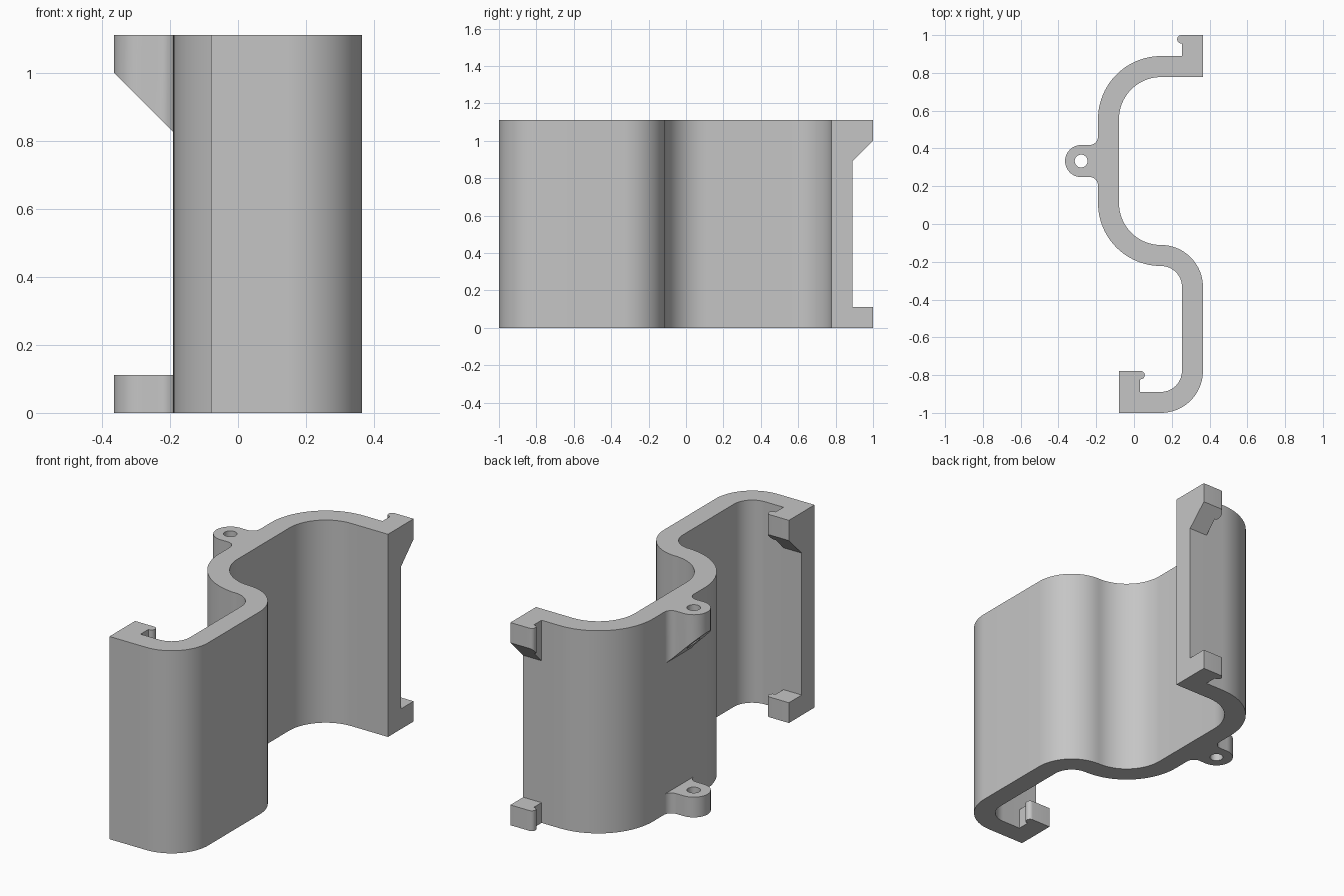
import bpy
import bmesh
from math import cos, sin, radians

if "Cube" in bpy.data.objects:
    bpy.data.objects.remove(bpy.data.objects["Cube"], do_unlink=True)

U = 1 / 9                # wall thickness, the module of the part
HEIGHT = 10 * U
RIGHT = 0.365            # outermost x
CX = RIGHT - 2 * U       # x of all bend centres
WALL_X = CX - 3 * U      # outer face of the back wall

grey = bpy.data.materials.new("light grey plastic")
grey.use_nodes = True
grey.diffuse_color = (0.56, 0.56, 0.56, 1)
grey.node_tree.nodes["Principled BSDF"].inputs["Base Color"].default_value = grey.diffuse_color


def arc(cx, cy, r, start, end, n=16):
    angles = [radians(start + (end - start) * i / n) for i in range(n + 1)]
    return [(cx + r * cos(a), cy + r * sin(a)) for a in angles]


def tidy(points):
    """Drop points that repeat the one before."""
    return [p for i, p in enumerate(points)
            if abs(p[0] - points[i - 1][0]) + abs(p[1] - points[i - 1][1]) > 1e-5]


def prism(name, loops, bottom, top):
    """Upright prism from outline loops; bottom(x, y) gives the underside height."""
    bm = bmesh.new()
    rims = ([], [])
    for loop in map(tidy, loops):
        low = [bm.verts.new((x, y, bottom(x, y))) for x, y in loop]
        high = [bm.verts.new((x, y, top)) for x, y in loop]
        for i in range(len(loop)):
            bm.faces.new((low[i - 1], low[i], high[i], high[i - 1]))
            rims[0].append(bm.edges.get((low[i - 1], low[i])))
            rims[1].append(bm.edges.get((high[i - 1], high[i])))
    for rim in rims:
        bmesh.ops.triangle_fill(bm, edges=rim, use_beauty=True, normal=(0, 0, 1))
    bmesh.ops.recalc_face_normals(bm, faces=bm.faces)
    mesh = bpy.data.meshes.new(name)
    bm.to_mesh(mesh)
    bm.free()
    mesh.materials.append(grey)
    obj = bpy.data.objects.new(name, mesh)
    bpy.context.collection.objects.link(obj)
    bpy.ops.object.select_all(action='DESELECT')
    obj.select_set(True)
    bpy.context.view_layer.objects.active = obj
    bpy.ops.object.shade_smooth_by_angle(angle=radians(30))


def floor(x, y):
    return 0


# S-shaped wall: one side forward, the other side back
wall = [(RIGHT, 8 * U)]
wall += arc(CX, 5 * U, 3 * U, 90, 180, 24) + arc(CX, U, 3 * U, 180, 270, 24)
wall += arc(CX, -3 * U, U, 90, 0) + arc(CX, -7 * U, U, 0, -90)
wall += [(CX - 2 * U, -8 * U), (CX - 2 * U, -9 * U)]
wall += arc(CX, -7 * U, 2 * U, -90, 0, 24) + arc(CX, -3 * U, 2 * U, 0, 90, 24)
wall += arc(CX, U, 2 * U, 270, 180, 24) + arc(CX, 5 * U, 2 * U, 180, 90, 24)
wall += [(RIGHT, 7 * U)]
prism("curved_wall", [wall], floor, HEIGHT)

# Hooks with a rounded nub at both ends of the wall, low and high
for end, x0, side, y0 in (("back", RIGHT, -1, 8 * U), ("front", CX - 2 * U, 1, -8 * U)):
    shape = [(0, 0), (U, 0), (U, 0.6 * U)]
    shape += arc(1.03 * U, 0.8 * U, 0.2 * U, -90, 90, 12) + [(0, U)]
    outline = [(x0 + side * u, y0 + v) for u, v in shape]
    prism(end + "_lower_hook", [outline], floor, U)
    prism(end + "_upper_hook", [outline], lambda x, y: 8 * U + y - y0, HEIGHT)

# Screw lugs with a hole, filleted into the wall
R, F = 0.085, 0.044
LX, LY = R - RIGHT, 3 * U
lug = arc(WALL_X - F, LY + R + F, F, 0, -90, 8) + arc(LX, LY, R, 90, 270, 24)
lug += arc(WALL_X - F, LY - R - F, F, 90, 0, 8)
hole = arc(LX, LY, 0.034, 0, 360, 32)
prism("lower_lug", [lug, hole], floor, U)
prism("upper_lug", [lug, hole], lambda x, y: 9 * U - (x + RIGHT), HEIGHT)
